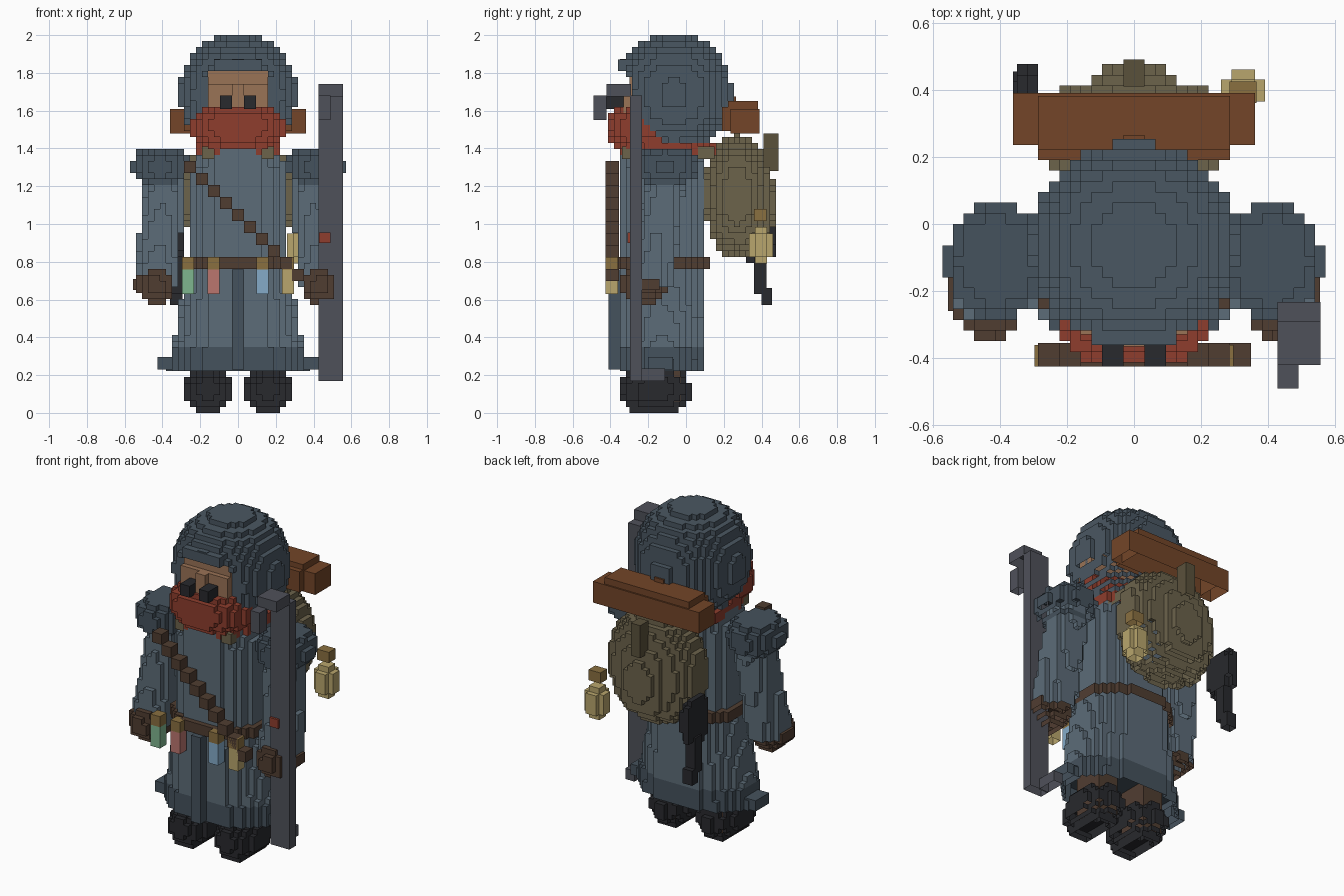
import bpy, bmesh, math
from mathutils import Vector

if "Cube" in bpy.data.objects:
    bpy.data.objects.remove(bpy.data.objects["Cube"])

V = 2 / 63  # voxel edge
mats = {}


def paint(ob, hexcol):
    if hexcol not in mats:
        rgb = [int(hexcol[i:i + 2], 16) / 255 for i in (0, 2, 4)]
        lin = [c / 12.92 if c < .04 else ((c + .055) / 1.055) ** 2.4 for c in rgb]
        mats[hexcol] = bpy.data.materials.new("mat_" + hexcol)
        mats[hexcol].diffuse_color = (*lin, 1)
    ob.data.materials.append(mats[hexcol])


def finish(bm, name, col):
    # The blocks are open underneath: drop downward faces
    bm.normal_update()
    bmesh.ops.delete(bm, geom=[f for f in bm.faces if f.normal.z < -.9], context='FACES')
    me = bpy.data.meshes.new(name)
    bm.to_mesh(me)
    bm.free()
    ob = bpy.data.objects.new(name, me)
    bpy.context.collection.objects.link(ob)
    paint(ob, col)
    return ob


def vox(name, col, lo, hi, test):
    """Blocky shell of all grid cells whose centre passes test(x, y, z)."""
    rng = [range(math.floor(a / V) - 1, math.ceil(b / V) + 1) for a, b in zip(lo, hi)]
    cells = {(i, j, k) for i in rng[0] for j in rng[1] for k in rng[2]
             if k >= 0 and test((i + .5) * V, (j + .5) * V, (k + .5) * V)}
    bm = bmesh.new()
    verts = {}
    for c in cells:
        for ax in range(3):
            for s in (0, 1):
                n = list(c)
                n[ax] += 2 * s - 1
                if tuple(n) in cells:
                    continue
                quad = []
                for a, b in ((0, 0), (1, 0), (1, 1), (0, 1)):
                    p = list(c)
                    p[ax] += s
                    p[(ax + 1) % 3] += a
                    p[(ax + 2) % 3] += b
                    p = tuple(p)
                    if p not in verts:
                        verts[p] = bm.verts.new(Vector(p) * V)
                    quad.append(verts[p])
                f = quad if s else quad[::-1]
                if bm.faces.get(f) is None:
                    bm.faces.new(f)
    return finish(bm, name, col)


def ball(name, col, c, r, keep=lambda x, y, z: True, power=2):
    lo = [a - b for a, b in zip(c, r)]
    hi = [a + b for a, b in zip(c, r)]
    return vox(name, col, lo, hi, lambda *p: keep(*p) and
               sum(abs((p[i] - c[i]) / r[i]) ** power for i in range(3)) <= 1)


def box(name, col, x, y, z):
    bm = bmesh.new()
    bmesh.ops.create_cube(bm, size=1)
    for v in bm.verts:
        v.co = [(a + b) / 2 + t * (b - a) for (a, b), t in zip((x, y, z), v.co)]
    return finish(bm, name, col)


def interp(table, z):
    for (z0, a), (z1, b) in zip(table, table[1:]):
        if z <= z1:
            return a + (b - a) * max(0, z - z0) / (z1 - z0)
    return table[-1][1]


HOOD, COAT, HEM, RED, SKIN = "4A5762", "5C6C78", "45525D", "8E3D2D", "9A7356"
BROWN, ROLL, KHAKI, BLACK, STEEL, GOLD = "503D31", "734528", "6C634B", "28292D", "4F515A", "8A7040"

# Coat: oval sections following a flared profile, with a dark hem
PROFILE = [(.23, .375), (.36, .345), (.6, .30), (.8, .265), (1.3, .265), (1.36, .23), (1.42, .19)]


def oval(x, y, rx, ry):
    return (x / rx) ** 2 + ((y + .13) / ry) ** 2 <= 1


vox("coat", COAT, (-.4, -.4, .36), (.4, .15, 1.42),
    lambda x, y, z: .35 < z < 1.42 and oval(x, y, interp(PROFILE, z), .235))
vox("coat_hem", HEM, (-.45, -.4, .22), (.45, .15, .36),
    lambda x, y, z: .222 < z < .35 and oval(x, y, .375 if z < .29 else .36, .235))
box("coat_placket", HEM, (-V, V), (-.41, -.33), (.23, .76))
vox("belt", BROWN, (-.3, -.4, .76), (.3, .15, .83),
    lambda x, y, z: .76 < z < .825 and oval(x, y, .30, .265) and not oval(x, y, .22, .19))

# Hood with face opening
ball("hood", HOOD, (0, -.065, 1.69), (.308, .308, .318),
     lambda x, y, z: z > 1.39 and not (abs(x) < .165 and y < -.2 and z < 1.81)
     and not (y < -.27 and z < 1.78), power=2.15)
box("hood_brim", HOOD, (-4 * V, 4 * V), (-.36, -.2), (1.81, 1.87))
box("face", SKIN, (-5 * V, 5 * V), (-.30, -.18), (1.48, 1.81))
box("cheeks", SKIN, (-5 * V, 5 * V), (-.33, -.28), (1.52, 1.74))
box("nose", SKIN, (-V, V), (-.365, -.3), (1.6, 1.74))
for s in (-1, 1):
    box("eye", BLACK, sorted((s * V, s * 3 * V)), (-.425, -.3), (1.61, 1.68))

# Scarf: muffled front and a ring round the neck
ball("scarf_front", RED, (0, -.22, 1.51), (.245, .2, .13),
     lambda x, y, z: z < 1.61 and y > -.42, power=2.6)
vox("scarf_ring", RED, (-.25, -.4, 1.34), (.25, .18, 1.43),
    lambda x, y, z: 1.35 < z < 1.43 and (x / .235) ** 2 + ((y + .1) / .265) ** 2 <= 1)

for s in (-1, 1):
    # Hem corner, shoulder pad, sleeve, glove
    box("hem_corner", HEM, sorted((s * .33, s * .425)), (-.20, -.07), (.23, .295))
    ball("shoulder", HEM, (s * .41, -.11, 1.305), (.155, .18, .115),
         lambda x, y, z: 1.22 < z < 1.41 and abs(x) < .56)

    def sleeve(x, y, z, s=s):
        t = (1.3 - z) / .62
        cx, cy = .385 + .05 * t, -.10 - .09 * t
        r = .105 + .012 * t
        return .68 < z < 1.3 and ((abs(x) - cx) ** 2 + (y - cy) ** 2) <= r * r and x * s > 0
    vox("sleeve", COAT, (-.6, -.4, .65), (.6, .1, 1.3), sleeve)
    ball("glove", BROWN, (s * .435, -.225, .675), (.105, .125, .105))
    box("glove_cuff", BROWN, sorted((s * .36, s * .555)), (-.26, -.14), (.65, .71))
    # Leg and boot
    box("leg", BROWN, sorted((s * .095, s * .23)), (-.22, -.03), (.06, .36))
    ball("boot", BLACK, (s * 5 * V, -.165, .125), (.13, .195, .13))
    box("sole", BLACK, sorted((s * 3 * V, s * 7 * V)), (-.30, -.04), (0, .06))
    # Pack strap over the shoulder
    box("pack_strap", KHAKI, sorted((s * .1, s * .19)), (-.34, .15), (1.345, 1.41))

# Bandolier of cubes stepping diagonally across the chest
for i in range(10):
    x, z = (-8 + 2 * i) * V, (41 - 2 * i) * V
    box("bandolier_bead", BROWN, (x - V, x + V), (-.425, -.355), (z - V, z + V))

# Vials hung from the belt
for x, col in ((-.265, "7FB68F"), (-.13, "BB766F"), (.13, "85ABC9"), (.265, "B9A66D")):
    box("vial", col, (x - V, x + V), (-.425, -.36), (.63, .76))
    box("vial_cap", GOLD, (x - V, x + V), (-.425, -.36), (.76, .825))

# Backpack, pocket, buckle strap
ball("backpack", KHAKI, (0, .27, 1.15), (.295, .172, .33), power=2.2)
ball("backpack_pocket", KHAKI, (0, .40, 1.11), (.14, .065, .2), power=3)
box("backpack_strap", "5A513B", (-V, V), (.41, .49), (1.28, 1.48))

# Bedroll: octagonal-looking stack of a long core and a shorter, deeper layer
box("bedroll_core", ROLL, (-.36, .36), (.235, .39), (1.48, 1.61))
vox("bedroll", ROLL, (-.36, .16, 1.46), (.36, .4, 1.68),
    lambda x, y, z: abs(x) < .295 and .2 < y < .39 and 1.48 < z < 1.65
    and abs(y - .295) + abs(z - 1.56) < .15)
box("bedroll_knot", ROLL, (-V, V), (.22, .265), (1.6, 1.675))

# Lantern: cross-shaped lamp with a floating cap
LAMP = "B9A66D"
box("lantern_side", LAMP, (.26, .39), (.365, .43), (.825, .95))
box("lantern_front", LAMP, (.29, .36), (.333, .46), (.825, .95))
box("lantern_core", LAMP, (.29, .36), (.365, .43), (.79, .985))
box("lantern_cap", GOLD, (.285, .365), (.36, .425), (1.015, 1.08))

# Hanging pan
ball("pan", BLACK, (-.333, .38, .94), (.06, .11, .145),
     lambda x, y, z: -.36 < x < -.29 and y < .49)
box("pan_handle", BLACK, (-.36, -.295), (.36, .425), (.63, .85))
box("pan_handle_tip", BLACK, (-.36, -.295), (.40, .455), (.57, .66))

# Crook staff held in one hand
box("staff_shaft", STEEL, (.427, .556), (-.296, -.233), (.17, 1.68))
box("staff_arm", STEEL, (.427, .556), (-.42, -.29), (1.675, 1.74))
box("staff_tip", STEEL, (.427, .49), (-.49, -.42), (1.55, 1.68))
box("staff_foot", STEEL, (.427, .49), (-.24, -.11), (.17, .235))
box("wrist_ribbon", RED, (.43, .49), (-.31, -.24), (.9, .955))

for m in bpy.data.materials:
    if m.users and not m.is_grease_pencil:
        m.use_nodes = True
        m.node_tree.nodes["Principled BSDF"].inputs["Base Color"].default_value = m.diffuse_color
